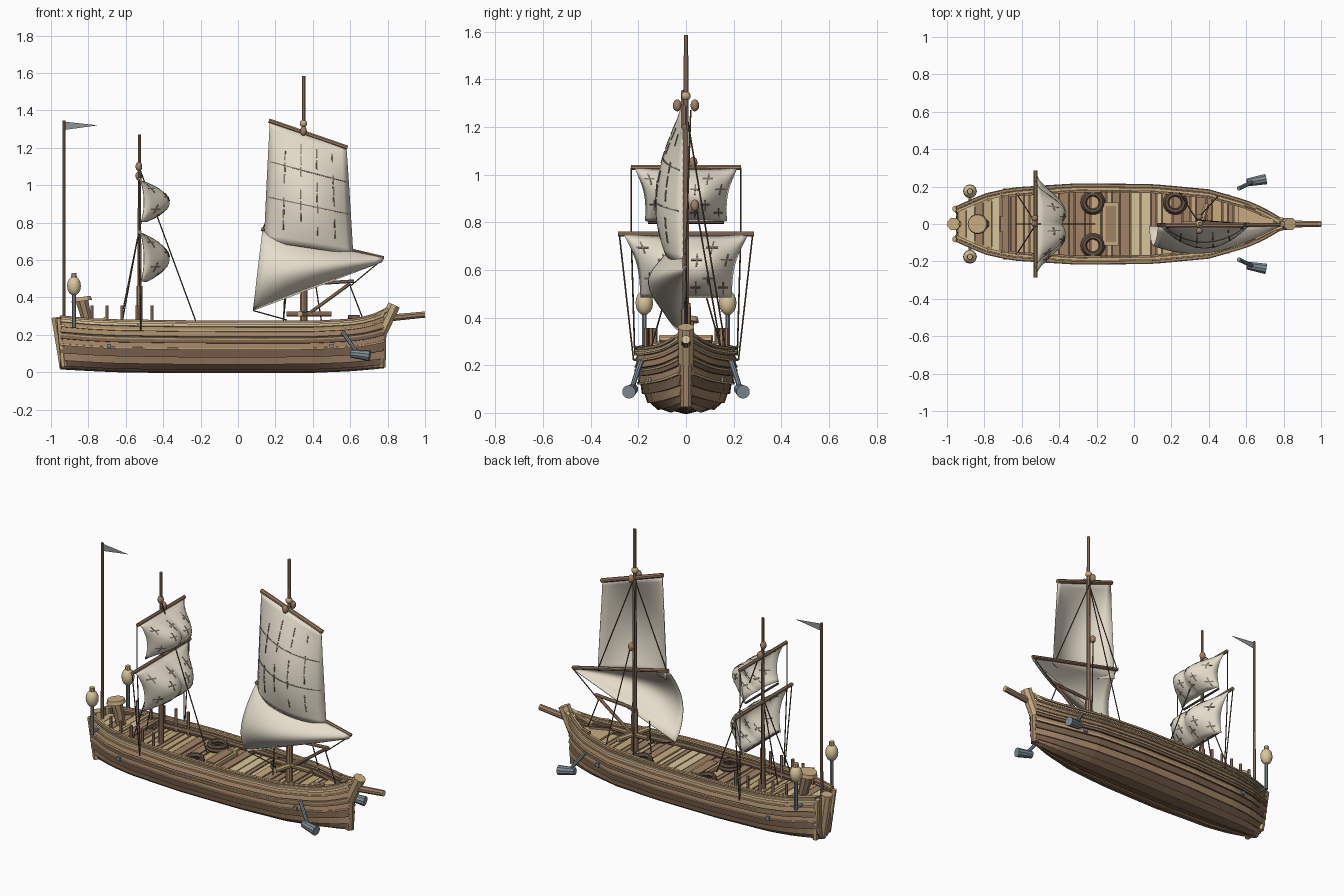
import bpy, math, random
from mathutils import Vector

random.seed(4)
old = bpy.data.objects.get("Cube")
if old:
    bpy.data.objects.remove(old)


def mat(name, r, g, b):
    m = bpy.data.materials.new(name)
    m.use_nodes = True
    c = [(v / 255) ** 2.2 for v in (r, g, b)] + [1]
    m.diffuse_color = c
    m.node_tree.nodes["Principled BSDF"].inputs["Base Color"].default_value = c
    return m


TAN = mat("tan wood", 198, 171, 127)
BROWN = mat("brown wood", 160, 131, 102)
DARK = mat("dark wood", 122, 98, 78)
PALE = mat("pale wood", 216, 197, 154)
SPAR = mat("spar wood", 158, 127, 102)
ROPE = mat("rope", 100, 84, 70)
SAIL = mat("sailcloth", 228, 220, 202)
STITCH = mat("stitching", 128, 120, 108)
IRON = mat("blue grey iron", 127, 140, 147)
FLAG = mat("flag grey", 142, 148, 148)


def mesh(name, verts, faces, *mats):
    me = bpy.data.meshes.new(name)
    me.from_pydata(verts, [], faces)
    for m in mats:
        me.materials.append(m)
    ob = bpy.data.objects.new(name, me)
    bpy.context.collection.objects.link(ob)
    return ob


def rod(name, a, b, r1, m, r2=None, n=8):
    """Tapered bar between two points."""
    a, b = Vector(a), Vector(b)
    r2 = r1 if r2 is None else r2
    q = (b - a).to_track_quat('Z', 'Y')
    verts = []
    for p, r in ((a, r1), (b, r2)):
        for i in range(n):
            t = 2 * math.pi * (i + .5) / n
            verts.append(p + q @ Vector((r * math.cos(t), r * math.sin(t), 0)))
    faces = [(i, (i + 1) % n, (i + 1) % n + n, i + n) for i in range(n)]
    faces += [tuple(reversed(range(n))), tuple(range(n, 2 * n))]
    return mesh(name, verts, faces, m)


def sheet(name, f, nu, nv, m, thick=0.0, u0=0, u1=1, v0=0, v1=1, smooth=False):
    """Grid surface from a function of u and v."""
    verts = [f(u0 + (u1 - u0) * i / nu, v0 + (v1 - v0) * j / nv)
             for i in range(nu + 1) for j in range(nv + 1)]
    w = nv + 1
    faces = [(i * w + j, (i + 1) * w + j, (i + 1) * w + j + 1, i * w + j + 1)
             for i in range(nu) for j in range(nv)]
    ob = mesh(name, verts, faces, m)
    if smooth:
        ob.data.shade_smooth()
    if thick:
        s = ob.modifiers.new("thickness", 'SOLIDIFY')
        s.thickness, s.offset = thick, 0
    return ob


def mirror(ob):
    ob.modifiers.new("mirror", 'MIRROR').use_axis = (False, True, False)
    return ob


def box(name, c, s, m):
    v = [(c[0] + s[0] * i / 2, c[1] + s[1] * j / 2, c[2] + s[2] * k / 2)
         for i in (-1, 1) for j in (-1, 1) for k in (-1, 1)]
    f = [(0, 1, 3, 2), (4, 6, 7, 5), (0, 4, 5, 1), (2, 3, 7, 6), (0, 2, 6, 4), (1, 5, 7, 3)]
    return mesh(name, v, f, m)


def ball(name, c, r, m, sz=1.0):
    bpy.ops.mesh.primitive_uv_sphere_add(segments=12, ring_count=8, radius=r, location=c)
    ob = bpy.context.object
    ob.name, ob.scale.z = name, sz
    ob.data.materials.append(m)
    ob.data.shade_smooth()
    return ob


# Hull lines: x, half width, keel height, rail height
LINES = [(-.95, .08, .03, .295), (-.8, .147, .022, .28), (-.65, .18, .015, .273),
         (-.3, .202, .01, .268), (.1, .198, .01, .266), (.4, .17, .012, .266),
         (.6, .112, .02, .276), (.7, .068, .028, .293), (.78, .02, .035, .325)]
SECTION = [(0, 0, 0), (.25, .5, .02), (.42, .78, .16), (.58, .92, .4), (.78, 1, .7), (1, .99, 1)]


def lerp(table, x):
    for p, q in zip(table, table[1:]):
        if x <= q[0]:
            t = (x - p[0]) / (q[0] - p[0])
            return [a + (b - a) * t for a, b in zip(p[1:], q[1:])]
    return table[-1][1:]


def hull(u, s, out=0.0):
    x = -.95 + 1.73 * u
    w, zb, zt = lerp(LINES, x)
    fy, fz = lerp(SECTION, s)
    slope = min(1, s / .6)
    return (x, w * fy + out * slope, zb + (zt - zb) * fz - out * (1 - slope))


# Lapped planks
edges = [0, .15, .28, .4, .5, .6, .69, .78, .86, .93, 1]
tones = [DARK, BROWN, DARK, BROWN, DARK, BROWN, DARK, BROWN, BROWN, TAN]
for k, m in enumerate(tones):
    a, b = edges[k], edges[k + 1]
    f = lambda u, v, a=a, b=b: hull(u, a + (b - a) * v, .012 * (1 - v))
    mirror(sheet("hull_plank", f, 32, 1, m, .007))
for s, m in ((.6, TAN), (.74, TAN), (.86, TAN), (.95, PALE)):
    f = lambda u, v, s=s: hull(u, s + .025 * v, .012)
    mirror(sheet("wale", f, 32, 1, m, .009))

# Rail: outer and inner caps and a stringer inside
for start, m in ((.014, BROWN), (-.004, TAN)):
    def cap(u, v, start=start):
        x, y, z = hull(u, 1)
        return (x, max(0, y + start - .015 * v), z + .004)
    mirror(sheet("rail_cap", cap, 32, 1, m, .012))
inner = lambda u, v: (hull(u, 1)[0], max(.004, hull(u, 1)[1] - .026), .235 + .018 * v)
mirror(sheet("inner_stringer", inner, 32, 1, BROWN, .01, .03, .95))

# Transom and end posts
t = [hull(0, s) for s in (0, .25, .42, .58, .78, 1)]
ring = t + [(x, -y, z) for x, y, z in reversed(t[1:])]
mesh("transom", ring, [tuple(range(len(ring)))], BROWN)
rod("stern_post", (-.925, 0, .02), (-.965, 0, .295), .03, TAN, .035)
for y in (-.06, .06):
    rod("stern_corner_post", (-.93, y, .03), (-.955, y * 1.35, .29), .018, TAN, n=6)
rod("stem_lower", (.765, 0, .025), (.77, 0, .25), .026, BROWN)
rod("stem_head", (.765, 0, .21), (.835, 0, .36), .034, TAN, .036)
rod("bowsprit", (.76, 0, .285), (.996, 0, .308), .02, SPAR, .018)
rod("bowsprit_tip", (.994, 0, .308), (1, 0, .3085), .0185, PALE)
mirror(rod("bow_knee", (.68, .055, .27), (.8, .02, .335), .014, TAN, n=6))


# Decks
def deck_y(x):
    return max(.01, lerp(LINES, x)[0] - .01)


mirror(sheet("deck_base", lambda u, v: (-.93 + 1.68 * u, deck_y(-.93 + 1.68 * u) * v, .19),
             32, 1, DARK))
x = -.66
while x < .62:
    w = random.choice((.03, .042, .055))
    h = min(deck_y(x), deck_y(x + w))
    box("deck_board", (x + w / 2, 0, .203 + random.random() * .006), (w - .006, 2 * h, .016),
        random.choice((TAN, TAN, BROWN, PALE, TAN, BROWN)))
    x += w
mirror(sheet("fore_deck", lambda u, v: (.56 + .2 * u, deck_y(.56 + .2 * u) * v, .235), 6, 1, TAN, .012))
for k in range(6):
    f = lambda u, v: (-.94 + .27 * u, deck_y(-.94 + .27 * u) * v, .25)
    mirror(sheet("stern_deck", f, 1, 3, (TAN, PALE, BROWN)[k % 3], .012, k / 6, (k + .93) / 6))
rod("stern_deck_beam", (-.67, -.17, .25), (-.67, .17, .25), .012, BROWN, n=6)
box("hatch_frame", (-.125, 0, .22), (.085, .23, .025), TAN)
box("hatch_cover", (-.125, 0, .234), (.055, .19, .008), BROWN)

# Coils of rope
for cx, cy in ((-.22, .115), (-.22, -.115), (.22, .115)):
    for r, z in ((.052, .225), (.046, .243)):
        bpy.ops.mesh.primitive_torus_add(major_radius=r, minor_radius=.014, major_segments=18,
                                         minor_segments=6, location=(cx, cy, z))
        bpy.context.object.name = "rope_coil"
        bpy.context.object.data.materials.append(ROPE)

# Masts and spars
for mx, top, r in ((.352, 1.585, .022), (-.527, 1.27, .018)):
    rod("mast_foot", (mx, 0, .2), (mx, 0, .46), r, SPAR, r * .9, 10)
    rod("mast", (mx, 0, .45), (mx, 0, top), r * .64, SPAR, r * .45)
rod("upper_yard", (.165, -.008, 1.345), (.585, -.008, 1.2), .013, SPAR)
rod("lower_yard", (.125, -.005, .765), (.78, -.005, .61), .011, SPAR)
rod("sail_boom", (.34, .0, .47), (.62, .0, .487), .01, SPAR)
rod("long_brace", (.36, 0, .3), (.6, 0, .475), .01, SPAR)
rod("pin_bar", (.26, 0, .312), (.5, 0, .312), .015, BROWN)
rod("pin_crossbar", (.33, -.11, .312), (.39, .11, .312), .016, TAN)
for z, h, low in ((1.03, .23, .8), (.75, .285, .5)):
    rod("square_yard", (-.527, -h, z), (-.527, h, z), .011, SPAR)
    rod("sail_foot_spar", (-.52, -.16, low), (-.52, .16, low), .007, ROPE, n=6)
for p in ((.35, .037, 1.29), (.35, -.037, 1.29), (.35, .037, .87), (-.53, .03, 1.05), (-.53, 0, 1.1)):
    ball("pulley_block", p, .018, SPAR, 1.4)
ball("mast_collar", (.35, 0, 1.33), .02, TAN)


# Main sail in two parts
def main_sail(tl, tr, br, bl, bulge):
    tl, tr, br, bl = (Vector((a, -.012, b)) for a, b in (tl, tr, br, bl))

    def f(u, v):
        p = tl.lerp(tr, u).lerp(bl.lerp(br, u), v)
        p.y -= bulge(u, v)
        return p
    return f


upper = main_sail((.17, 1.335), (.58, 1.2), (.615, .63), (.14, .7),
                  lambda u, v: .115 * math.sin(math.pi * .78 * v) * max(0, math.sin(math.pi * u)) ** .8)
lower = main_sail((.13, .755), (.78, .61), (.77, .59), (.08, .33),
                  lambda u, v: .145 * max(0, math.sin(math.pi * v ** 1.15)) ** .75
                  * math.sin(math.pi * (.25 + .75 * u)))
sheet("main_sail_upper", upper, 14, 18, SAIL, .005, smooth=True)
sheet("main_sail_lower", lower, 18, 14, SAIL, .005, smooth=True)


def seam(f, axis, off, **span):
    g = lambda u, v: Vector(f(u, v)) + Vector(axis) * off
    sheet("stitch_strip", g, 8, 8, STITCH, .003, **span)


for k, u in enumerate((.2, .4, .6, .8)):
    for j in range(8):
        if (j + k) % 4:
            seam(upper, (0, -1, 0), .004, u0=u, u1=u + .016, v0=.1 + j * .1, v1=.18 + j * .1)
for v in (.32, .62):
    seam(upper, (0, -1, 0), .004, u0=.03, u1=.97, v0=v, v1=v + .01)


# Square sails, two shallow lobes each
def square_sail(z0, z1, w0, w1):
    def f(u, v):
        w = (w0 + (w1 - w0) * v) * (1 - .1 * math.sin(math.pi * v))
        lobe = .1 + .9 * max(0, math.sin(math.pi * u)) ** .6 * (.75 + .25 * abs(math.sin(2 * math.pi * u)))
        belly = math.sin(math.pi * .95 * v) ** .85
        return (-.52 + .17 * lobe * belly, (2 * u - 1) * w, z0 + (z1 - z0) * v)
    return f


for spec in ((1.025, .805, .215, .17), (.745, .485, .26, .19)):
    f = square_sail(*spec)
    sheet("square_sail", f, 24, 14, SAIL, .005, smooth=True)
    for off in (-.004, .004):
        for k, u in enumerate((.1, .27, .4, .6, .73, .9)):
            for v in ((.1, .6), (.3, .75))[k % 2]:
                seam(f, (1, 0, 0), off, u0=u, u1=u + .015, v0=v, v1=v + .2)
                seam(f, (1, 0, 0), off, u0=u - .05, u1=u + .06, v0=v + .08, v1=v + .11)

# Rigging
for a, b in (((-.53, 0, 1.1), (-.21, .0, .23)), ((-.53, 0, .75), (-.63, 0, .26)),
             ((.13, 0, .76), (.35, 0, 1.27)), ((.78, 0, .61), (.6, 0, .46)),
             ((.35, .02, 1.27), (.6, 0, .66)), ((.6, 0, .46), (.67, 0, .28)),
             ((.08, -.02, .33), (.26, 0, .28)), ((.25, 0, .42), (.24, 0, .22)),
             ((.35, 0, 1.27), (.24, .17, .25)), ((.35, .04, .88), (.45, .15, .25))):
    rod("rigging_rope", a, b, .0035, ROPE, n=5)
for a, b in (((-.53, .23, 1.03), (-.53, .23, .75)), ((-.53, .28, .75), (-.52, .22, .22)),
             ((-.53, .23, .75), (-.52, .215, .24)), ((-.53, .01, .75), (-.62, .15, .26))):
    mirror(rod("side_rope", a, b, .0035, ROPE, n=5))

# Flag, stern table, lanterns, pins
rod("flag_pole", (-.93, 0, .25), (-.93, 0, 1.345), .0095, BROWN, .008)
mesh("pennant", [(-.93, 0, 1.34), (-.75, 0, 1.32), (-.93, 0, 1.295)], [(0, 1, 2)], FLAG)
rod("capstan_post", (-.8, 0, .25), (-.835, 0, .385), .028, BROWN, .036)
rod("capstan_top", (-.835, 0, .38), (-.838, 0, .402), .055, TAN, .05, 14)
for y in (-.175, .175):
    rod("lantern_post", (-.877, y, .24), (-.877, y, .42), .011, IRON)
    rod("lantern_bracket", (-.877, y * .65, .25), (-.877, y, .25), .009, IRON, n=6)
    ball("lantern_globe", (-.877, y, .462), .037, PALE, 1.4)
    rod("lantern_cap", (-.877, y, .5), (-.877, y, .53), .017, TAN, .015)
for x in (-.78, -.7, -.62, -.54, -.46):
    y = deck_y(x) - .012
    mirror(rod("rail_pin", (x, y, .2), (x, y, .357), .009, SPAR, n=6))
mirror(rod("mooring_bar", (-.71, .04, .285), (-.71, .17, .285), .012, TAN, n=6))
mirror(rod("bow_cleat", (.59, .1, .295), (.65, .08, .295), .011, SPAR, n=6))

# Bow weights and small hull ports
mirror(rod("weight_arm", (.56, .19, .215), (.64, .228, .1), .012, IRON, .01))
mirror(rod("bow_weight", (.605, .222, .1), (.705, .24, .088), .022, IRON, .029, 10))
for x, y in ((-.69, .183), (.5, .152)):
    mirror(box("hull_port", (x, y, .14), (.022, .012, .022), IRON))
